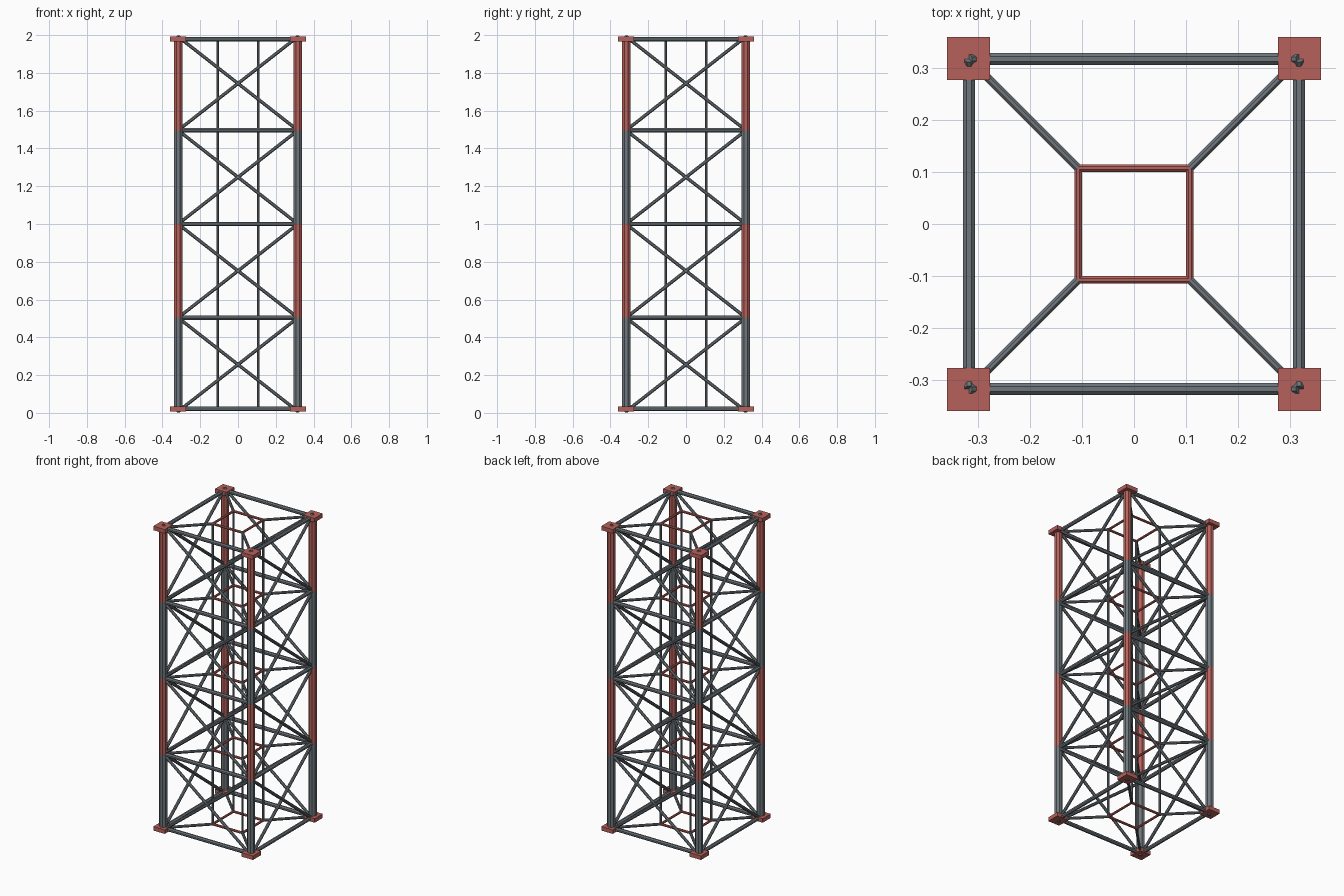
import bpy, bmesh, math
from mathutils import Vector, Matrix

if "Cube" in bpy.data.objects:
    bpy.data.objects.remove(bpy.data.objects["Cube"])

C = 0.317      # leg axis distance from the centre
R = 0.1075     # inner ladder half width
Z = [0.008 + 0.496 * k for k in range(5)]          # panel joints
BAR_Z = [0.021, Z[1], Z[2], Z[3], 1.979]           # bar heights, ends inset


def material(name, rgb):
    m = bpy.data.materials.new(name)
    m.diffuse_color = (*rgb, 1)
    m.use_nodes = True
    m.node_tree.nodes["Principled BSDF"].inputs["Base Color"].default_value = m.diffuse_color
    return m


red = material("faded red", (0.47, 0.12, 0.105))
grey = material("steel grey", (0.16, 0.185, 0.205))


def make(name, bm, mat):
    me = bpy.data.meshes.new(name)
    bm.to_mesh(me)
    bm.free()
    me.materials.append(mat)
    ob = bpy.data.objects.new(name, me)
    bpy.context.collection.objects.link(ob)
    return ob


def tubes(name, segments, radius, sides, mat):
    """One object holding a straight capped tube per (start, end) pair."""
    bm = bmesh.new()
    for a, b in segments:
        a, b = Vector(a), Vector(b)
        d = b - a
        rot = d.to_track_quat('Z', 'Y').to_matrix().to_4x4()
        spin = Matrix.Rotation(math.pi / sides, 4, 'Z')
        bmesh.ops.create_cone(bm, cap_ends=True, segments=sides, radius1=radius,
                              radius2=radius, depth=d.length,
                              matrix=Matrix.Translation((a + b) / 2) @ rot @ spin)
    return make(name, bm, mat)


corners = [(-1, -1), (1, -1), (1, 1), (-1, 1)]
sides4 = [(corners[i], corners[(i + 1) % 4]) for i in range(4)]


def pt(c, half, z):
    return (c[0] * half, c[1] * half, z)


# Corner legs, alternating colour per panel
ends = [BAR_Z[0], Z[1], Z[2], Z[3], BAR_Z[4]]
for k in range(4):
    tubes(f"leg_section_{k + 1}",
          [(pt(c, C, ends[k]), pt(c, C, ends[k + 1])) for c in corners],
          0.0245, 8, red if k % 2 else grey)

# Crossed braces on each face of each panel
for k in range(4):
    segs = []
    for a, b in sides4:
        segs += [(pt(a, C, Z[k]), pt(b, C, Z[k + 1])),
                 (pt(b, C, Z[k]), pt(a, C, Z[k + 1]))]
    tubes(f"cross_braces_{k + 1}", segs, 0.0098, 8, grey)

# Horizontal frames, spokes and inner rings at every joint
for k, z in enumerate(BAR_Z):
    tubes(f"horizontal_frame_{k + 1}",
          [(pt(a, C, z), pt(b, C, z)) for a, b in sides4], 0.0128, 8, grey)
    tubes(f"spokes_{k + 1}",
          [(pt(c, C, z), pt(c, R, z)) for c in corners], 0.0085, 8, grey)
    tubes(f"inner_ring_{k + 1}",
          [(pt(a, R, z), pt(b, R, z)) for a, b in sides4], 0.0078, 8, red)

# Inner uprights
tubes("inner_uprights",
      [(pt(c, R, BAR_Z[0]), pt(c, R, BAR_Z[4])) for c in corners], 0.0072, 8, grey)

# Square connection plates at both ends of the legs
for name, z in (("bottom_plates", BAR_Z[0]), ("top_plates", BAR_Z[4])):
    bm = bmesh.new()
    for c in corners:
        bmesh.ops.create_cube(bm, size=1, matrix=Matrix.Translation(pt(c, C + 0.001, z))
                              @ Matrix.Diagonal((0.083, 0.083, 0.026, 1)))
    make(name, bm, red)
